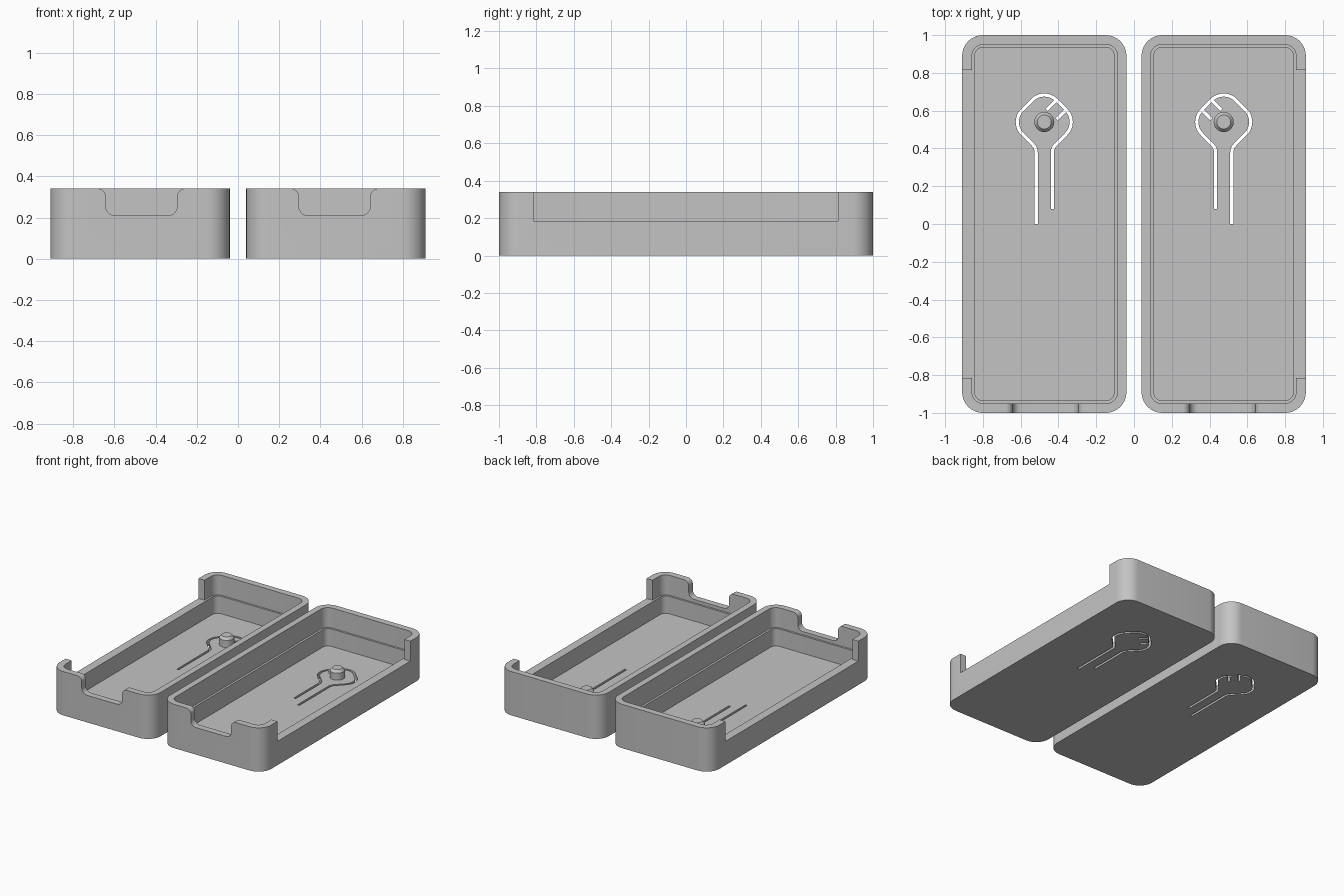
import bpy, bmesh, math
from mathutils import Vector

if "Cube" in bpy.data.objects:
    bpy.data.objects.remove(bpy.data.objects["Cube"])

grey = bpy.data.materials.new("plain grey")
grey.diffuse_color = (0.55, 0.55, 0.55, 1)
grey.use_nodes = True
grey.node_tree.nodes["Principled BSDF"].inputs["Base Color"].default_value = grey.diffuse_color

CX, CY = 0.475, 0.54          # centre of each tray in x, centre of the button in y


def rounded(pts, radii, closed=True):
    """Replace corners of a 2D path with arcs."""
    out, n = [], len(pts)
    pts = [Vector(p) for p in pts]
    for i, (p, r) in enumerate(zip(pts, radii)):
        if r == 0 or (not closed and i in (0, n - 1)):
            out.append(p)
            continue
        a = (pts[i - 1] - p).normalized()
        b = (pts[(i + 1) % n] - p).normalized()
        half = a.angle(b) / 2
        t = r / math.tan(half)
        c = p + (a + b).normalized() * r / math.sin(half)
        va, vb, w = p + a * t - c, p + b * t - c, math.pi - 2 * half
        steps = 10
        for k in range(steps + 1):
            u = k / steps
            out.append(c + (va * math.sin((1 - u) * w) + vb * math.sin(u * w)) / math.sin(w))
    return out


def prism(name, pts, lo, hi, side, axis="z"):
    """Extrude a 2D outline along z (outline in xy) or y (outline in xz)."""
    bm = bmesh.new()

    def at(p, h):
        return (side * p.x, p.y, h) if axis == "z" else (side * p.x, h, p.y)
    a = [bm.verts.new(at(p, lo)) for p in pts]
    b = [bm.verts.new(at(p, hi)) for p in pts]
    n = len(pts)
    bm.faces.new(a)
    bm.faces.new(b)
    for i in range(n):
        j = (i + 1) % n
        bm.faces.new((a[i], a[j], b[j], b[i]))
    return finish(name, bm)


def finish(name, bm):
    bmesh.ops.recalc_face_normals(bm, faces=bm.faces)
    me = bpy.data.meshes.new(name)
    bm.to_mesh(me)
    bm.free()
    me.materials.append(grey)
    ob = bpy.data.objects.new(name, me)
    bpy.context.collection.objects.link(ob)
    return ob


def box_outline(x0, x1, y, r):
    return rounded([(x0, -y), (x1, -y), (x1, y), (x0, y)], [r] * 4)


def ribbon(path, w):
    """Outline of a strip of width w that follows an open path."""
    left, right = [], []
    path = [Vector(p) for p in path]
    for i, p in enumerate(path):
        d = (path[min(i + 1, len(path) - 1)] - path[max(i - 1, 0)]).normalized()
        nrm = Vector((-d.y, d.x)) * w / 2
        left.append(p + nrm)
        right.append(p - nrm)
    return left + right[::-1]


def cut(ob, cutter):
    m = ob.modifiers.new("cut", "BOOLEAN")
    m.operation, m.solver, m.object = "DIFFERENCE", "EXACT", cutter
    bpy.context.view_layer.objects.active = ob
    bpy.ops.object.modifier_apply(modifier=m.name)
    bpy.data.objects.remove(cutter, do_unlink=True)


def smooth(ob):
    bpy.ops.object.select_all(action="DESELECT")
    ob.select_set(True)
    bpy.context.view_layer.objects.active = ob
    bpy.ops.object.shade_smooth_by_angle(angle=math.radians(30))


def build(side, label):
    # outer shell, lower cavity and wider upper cavity that leaves a small ledge
    tray = prism(label + "_tray", box_outline(0.04, 0.91, 1.0, 0.11), 0, 0.34, side)
    cut(tray, prism("cavity", box_outline(0.105, 0.843, 0.935, 0.045), 0.05, 0.5, side))
    cut(tray, prism("lip", box_outline(0.088, 0.858, 0.95, 0.06), 0.185, 0.5, side))

    # long opening in the outer side wall
    opening = [Vector(p) for p in ((0.80, -0.815), (1, -0.815), (1, 0.815), (0.80, 0.815))]
    cut(tray, prism("opening", opening, 0.185, 0.5, side))

    # rounded notch in the front wall
    notch = rounded([(0.2, 0.5), (0.2, 0.3401), (0.295, 0.3401), (0.295, 0.21),
                     (0.642, 0.21), (0.642, 0.3401), (0.74, 0.3401), (0.74, 0.5)],
                    [0, 0, 0.038, 0.045, 0.045, 0.038, 0, 0])
    cut(tray, prism("notch", notch, -1.1, -0.9, side, "y"))

    # keyhole-shaped slot that frees the button tongue
    d, leg = 0.18, 0.043
    y_leg = CY - d + leg
    path = rounded([(CX + leg, 0), (CX + leg, y_leg), (CX + d, CY), (CX, CY + d),
                    (CX - d, CY), (CX - leg, y_leg), (CX - leg, 0.08)],
                   [0, 0.06, 0.09, 0.09, 0.09, 0.06, 0], closed=False)
    cut(tray, prism("slot", ribbon(path, 0.017), -0.1, 0.1, side))
    # two short stubs reaching inward from the slot
    for a, b in (((0.411, 0.656), (0.463, 0.604)), ((0.359, 0.604), (0.409, 0.554))):
        cut(tray, prism("stub", ribbon([a, b], 0.017), -0.1, 0.1, side))
    smooth(tray)

    # button: round post with a tapered top
    bm = bmesh.new()
    profile = [(0.053, 0.045), (0.053, 0.105), (0.037, 0.125)]
    seg, rings = 32, []
    for r, z in profile:
        rings.append([bm.verts.new((side * CX + r * math.cos(2 * math.pi * k / seg),
                                    CY + r * math.sin(2 * math.pi * k / seg), z))
                      for k in range(seg)])
    for lo, hi in zip(rings, rings[1:]):
        for k in range(seg):
            j = (k + 1) % seg
            bm.faces.new((lo[k], lo[j], hi[j], hi[k]))
    bm.faces.new(rings[0])
    bm.faces.new(rings[-1])
    smooth(finish(label + "_button", bm))


build(-1, "left")
build(1, "right")
